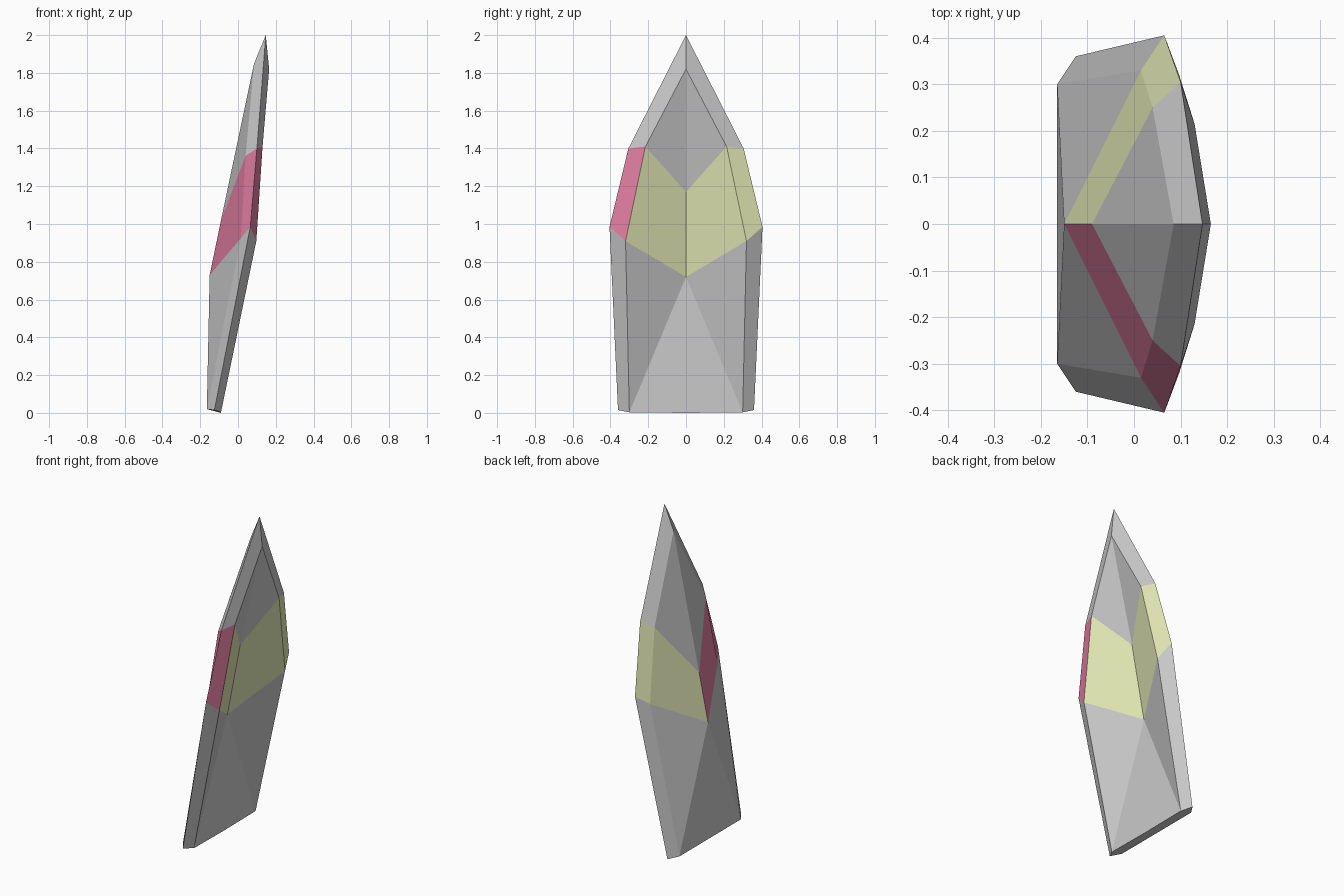
import bpy, bmesh

if "Cube" in bpy.data.objects:
    bpy.data.objects.remove(bpy.data.objects["Cube"])


def material(name, color):
    m = bpy.data.materials.new(name)
    m.diffuse_color = color
    m.use_nodes = True
    m.node_tree.nodes["Principled BSDF"].inputs["Base Color"].default_value = m.diffuse_color
    return m


# Half cross-sections from foot to tip:
# back centre, back ring, outer rim, front ring, front centre
sections = [
    [(-.165, 0, .02), (-.165, .30, .02), (-.125, .36, .015), (-.09, .30, .003), (-.09, 0, 0)],
    [(-.15, 0, .73), (.015, .33, .925), (.065, .405, .985), (.097, .32, .91), (-.072, 0, .72)],
    [(-.09, 0, 1.02), (.04, .25, 1.36), (.10, .305, 1.4), (.13, .215, 1.41), (.015, 0, 1.17)],
    [(.085, 0, 1.85), (.085, 0, 1.85), (.147, 0, 2.0), (.165, 0, 1.82), (.165, 0, 1.82)],
]

bm = bmesh.new()
cache = {}


def add_face(points, side, slot):
    loop = []
    for x, y, z in points:
        key = (x, y * side, z)
        if key not in cache:
            cache[key] = bm.verts.new(key)
        if cache[key] not in loop:
            loop.append(cache[key])
    if len(loop) > 2:
        bm.faces.new(loop).material_index = slot


for side in (1, -1):
    for row in range(3):
        low, high = sections[row], sections[row + 1]
        for col in range(4):
            # Coloured band: yellow, with pink on the back and rim of the near side
            slot = 0 if row != 1 else (2 if side < 0 and col < 3 else 1)
            a, b, c, d = low[col], low[col + 1], high[col + 1], high[col]
            if row == 0 and col == 0:
                add_face((a, b, d), side, slot)
                add_face((b, c, d), side, slot)
            elif row == 0 and col == 3:
                add_face((a, b, c), side, slot)
                add_face((a, c, d), side, slot)
            else:
                add_face((a, b, c, d), side, slot)
    # Foot underside
    add_face(sections[0], side, 0)

bmesh.ops.recalc_face_normals(bm, faces=bm.faces)
mesh = bpy.data.meshes.new("curved_plate")
bm.to_mesh(mesh)
bm.free()
mesh.materials.append(None)
mesh.materials.append(material("band_yellow", (.80, .84, .48, 1)))
mesh.materials.append(material("band_pink", (.80, .22, .38, 1)))
plate = bpy.data.objects.new("curved_plate", mesh)
bpy.context.collection.objects.link(plate)
